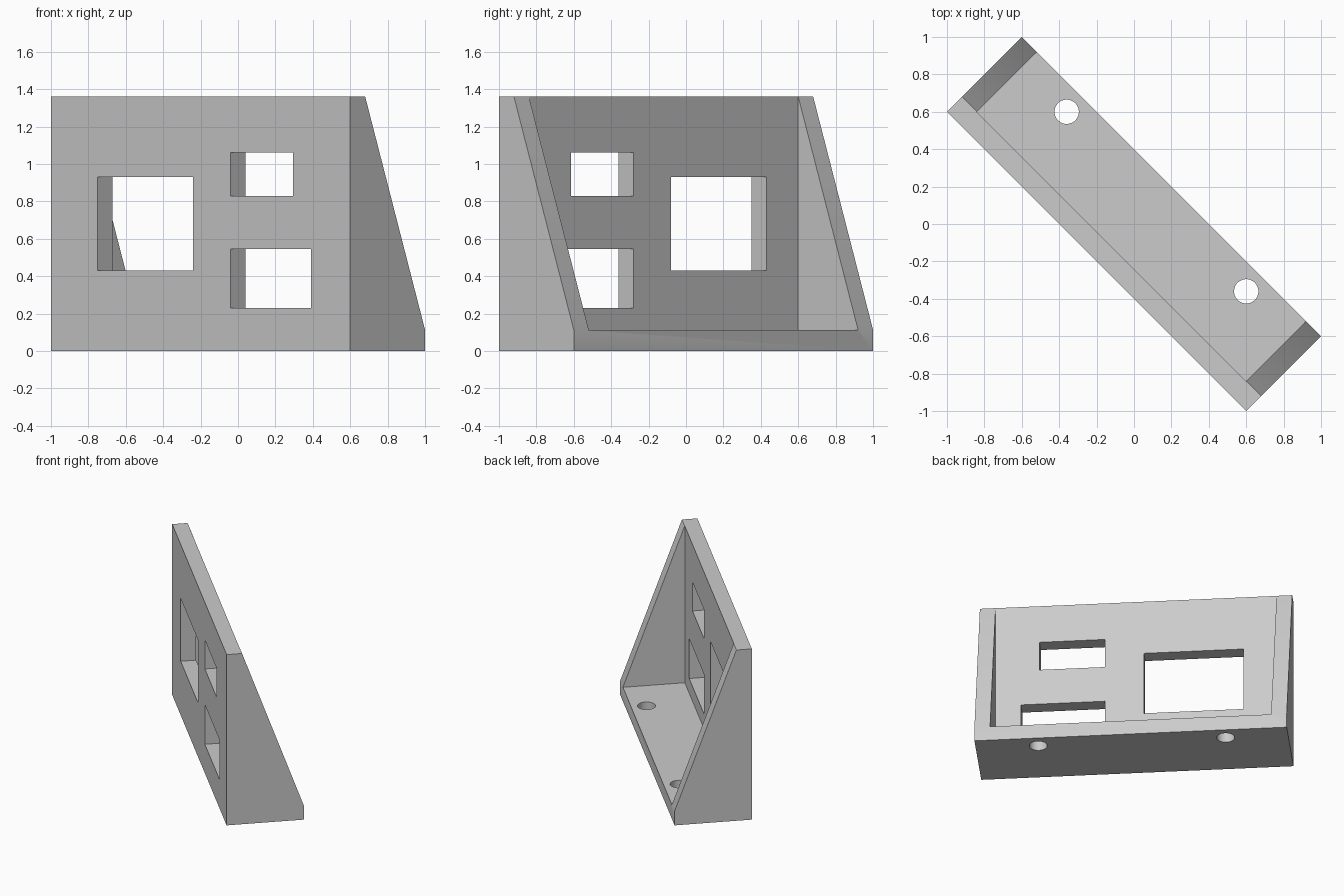
import bpy, bmesh, math
from mathutils import Matrix, Vector

cube = bpy.data.objects.get("Cube")
if cube:
    bpy.data.objects.remove(cube, do_unlink=True)

R2 = math.sqrt(2)
HALF_W, HALF_D = 1.6 / R2, 0.4 / R2      # half width and half depth of the bracket
WALL, HEIGHT = 0.16 / R2, 1.36           # plate thickness and overall height
EPS = 0.001                              # keeps cutters off shared edges

grey = bpy.data.materials.new("plain_grey")
grey.use_nodes = True
grey.diffuse_color = (0.6, 0.6, 0.6, 1)
grey.node_tree.nodes["Principled BSDF"].inputs["Base Color"].default_value = (0.6, 0.6, 0.6, 1)


def make_object(name, bm):
    bmesh.ops.recalc_face_normals(bm, faces=bm.faces)
    mesh = bpy.data.meshes.new(name)
    bm.to_mesh(mesh)
    bm.free()
    mesh.materials.append(grey)
    obj = bpy.data.objects.new(name, mesh)
    bpy.context.collection.objects.link(obj)
    return obj


def box(name, x0, x1, y0, y1, z0, z1):
    bm = bmesh.new()
    size = Matrix.Diagonal((x1 - x0, y1 - y0, z1 - z0, 1))
    centre = Vector((x0 + x1, y0 + y1, z0 + z1)) / 2
    bmesh.ops.create_cube(bm, size=1, matrix=Matrix.Translation(centre) @ size)
    return make_object(name, bm)


def cylinder(name, x, y, radius):
    bm = bmesh.new()
    bmesh.ops.create_cone(bm, cap_ends=True, segments=48, radius1=radius, radius2=radius,
                          depth=1, matrix=Matrix.Translation((x, y, 0)))
    return make_object(name, bm)


# Bracket body: sloped side profile swept across the width
profile = [(-HALF_D, 0), (HALF_D, 0), (HALF_D, WALL),
           (WALL - HALF_D, HEIGHT), (-HALF_D, HEIGHT)]
bm = bmesh.new()
face = bm.faces.new([bm.verts.new((-HALF_W, y, z)) for y, z in profile])
swept = bmesh.ops.extrude_face_region(bm, geom=[face])["geom"]
bmesh.ops.translate(bm, vec=(2 * HALF_W, 0, 0),
                    verts=[v for v in swept if isinstance(v, bmesh.types.BMVert)])
bracket = make_object("panel_bracket", bm)

# Open pocket between the two side gussets
inner = HALF_W - WALL
cutters = [box("pocket_cutter", -inner, inner, WALL - HALF_D - EPS, 1, WALL - EPS, 2)]

# Panel windows: left and right edge as seen from the front, then bottom and top
for x0, x1, z0, z1 in [(-0.75, -0.24, 0.43, 0.93),
                       (-0.04, 0.295, 0.83, 1.06),
                       (-0.04, 0.39, 0.23, 0.545)]:
    cutters.append(box("window_cutter", (2 * x0 + 0.4) / R2, (2 * x1 + 0.4) / R2,
                       -HALF_D - 0.1, WALL - HALF_D + 0.05, z0, z1))

# Screw holes through the base
for side in (-1, 1):
    cutters.append(cylinder("screw_hole_cutter", side * 0.96 / R2, 0.24 / R2, 0.065))

for cutter in cutters:
    cutter.hide_render = True
    mod = bracket.modifiers.new(cutter.name, "BOOLEAN")
    mod.operation = "DIFFERENCE"
    mod.solver = "EXACT"
    mod.object = cutter

# Apply the cuts and discard the cutters
graph = bpy.context.evaluated_depsgraph_get()
result = bpy.data.meshes.new_from_object(bracket.evaluated_get(graph))
bracket.modifiers.clear()
bracket.data = result
for cutter in cutters:
    bpy.data.objects.remove(cutter, do_unlink=True)
result.materials.clear()
result.materials.append(grey)

# Turn the bracket diagonally and shade only the round holes smooth
result.transform(Matrix.Rotation(-math.pi / 4, 4, "Z"))
bpy.ops.object.select_all(action="DESELECT")
bracket.select_set(True)
bpy.context.view_layer.objects.active = bracket
bpy.ops.object.shade_smooth_by_angle(angle=math.radians(30))
